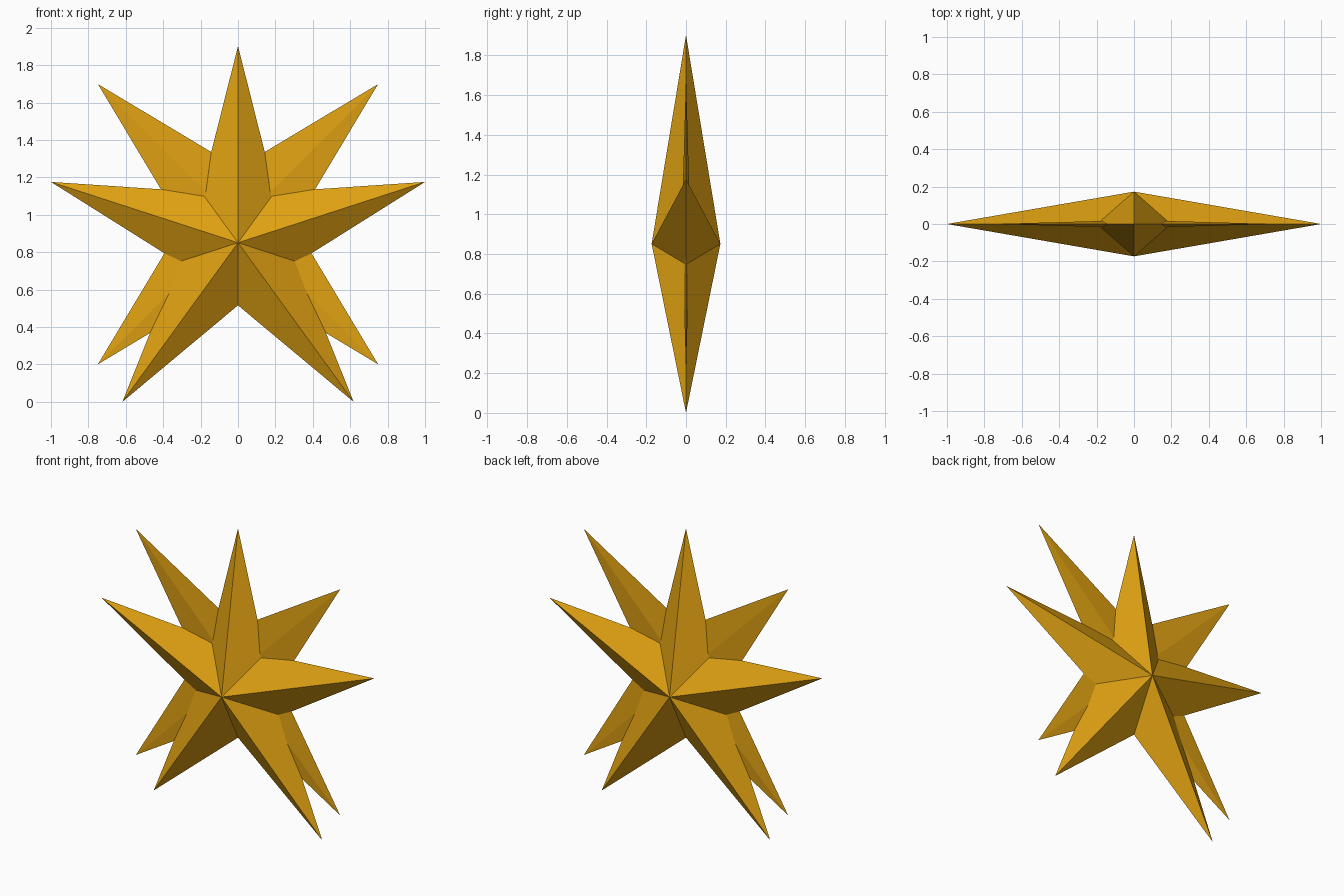
import bpy, bmesh, math

cube = bpy.data.objects.get("Cube")
if cube:
    bpy.data.objects.remove(cube, do_unlink=True)

GOLD = (0.75, 0.36, 0.006, 1.0)
gold = bpy.data.materials.new("gold")
gold.use_nodes = True
gold.diffuse_color = GOLD
gold.node_tree.nodes["Principled BSDF"].inputs["Base Color"].default_value = GOLD


def faceted_star(name, points, outer, inner, depth, center_z, start):
    """Star in the xz plane, rising to a peak at the centre of both sides."""
    bm = bmesh.new()
    rim = []
    for i in range(points * 2):
        angle = start + math.pi * i / points
        radius = inner if i % 2 else outer
        rim.append(bm.verts.new((radius * math.cos(angle), 0, radius * math.sin(angle))))
    for y in (-depth, depth):
        peak = bm.verts.new((0, y, 0))
        for a, b in zip(rim, rim[1:] + rim[:1]):
            bm.faces.new((a, b, peak))
    bmesh.ops.recalc_face_normals(bm, faces=bm.faces)
    mesh = bpy.data.meshes.new(name)
    bm.to_mesh(mesh)
    bm.free()
    mesh.materials.append(gold)
    star = bpy.data.objects.new(name, mesh)
    star.location.z = center_z
    bpy.context.collection.objects.link(star)
    return star


# Deep five-pointed star, one point straight up
faceted_star("five_point_star", 5, 1.0515, 0.335, 0.173, 0.851, math.pi / 2)

# Nearly flat four-pointed star, points on the diagonals
faceted_star("four_point_star", 4, 1.06, 0.3, 0.021, 0.95, math.pi / 4)
